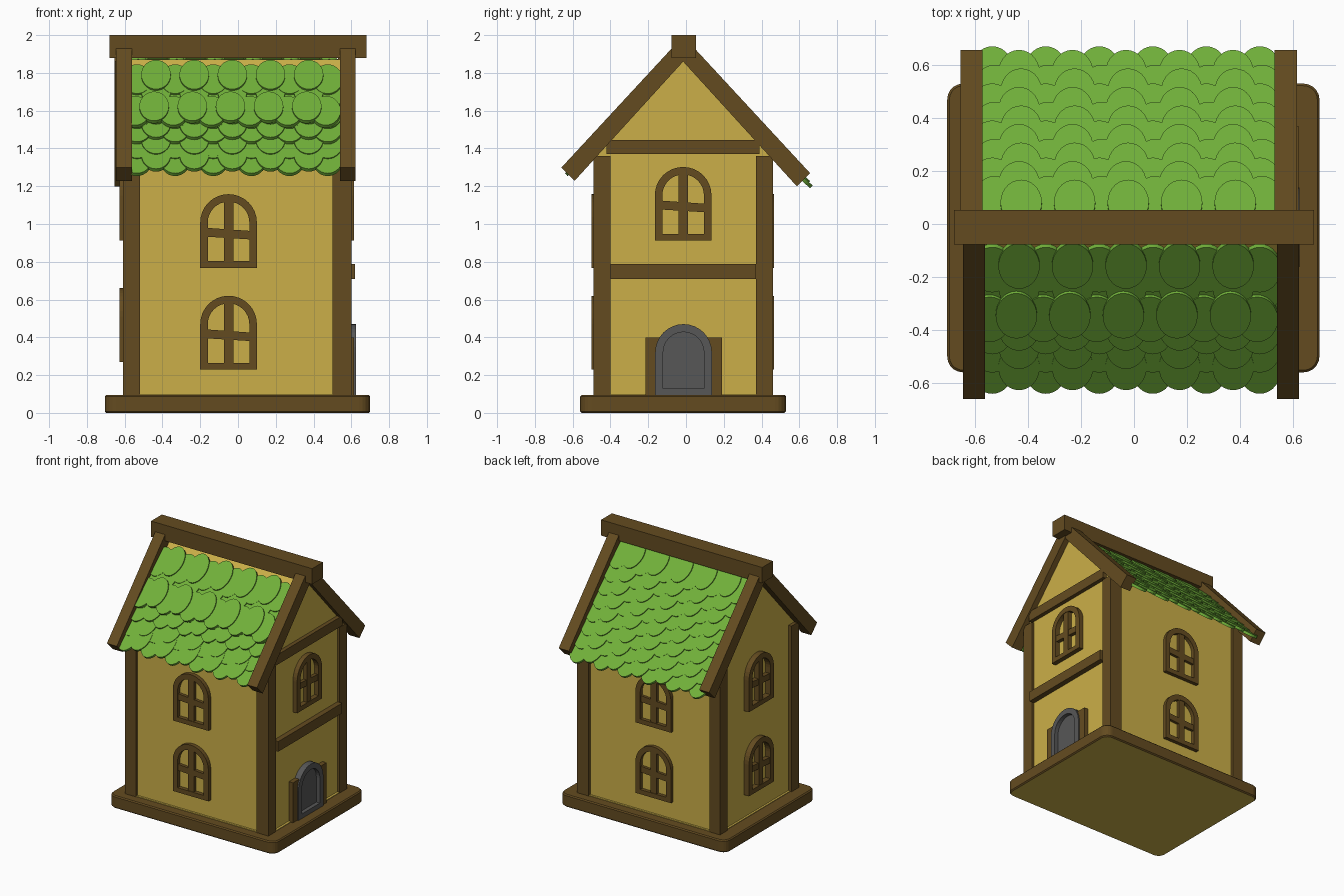
import bpy, bmesh, math
from mathutils import Matrix, Vector

if "Cube" in bpy.data.objects:
    bpy.data.objects.remove(bpy.data.objects["Cube"])


def material(name, col):
    m = bpy.data.materials.new(name)
    m.diffuse_color = (*col, 1)
    m.use_nodes = True
    m.node_tree.nodes["Principled BSDF"].inputs["Base Color"].default_value = m.diffuse_color
    return m


YELLOW = material("plaster_yellow", (0.60, 0.43, 0.065))
BROWN = material("timber_brown", (0.127, 0.071, 0.0145))
GREEN = material("tile_green", (0.165, 0.44, 0.042))
GREY = material("door_grey", (0.095, 0.095, 0.095))
YC = -0.015                      # ridge line in y


def finish(name, bm, *mats):
    bmesh.ops.recalc_face_normals(bm, faces=bm.faces)
    me = bpy.data.meshes.new(name)
    bm.to_mesh(me)
    bm.free()
    for m in mats:
        me.materials.append(m)
    ob = bpy.data.objects.new(name, me)
    bpy.context.collection.objects.link(ob)
    return ob


def add_box(bm, lo, hi):
    lo, hi = Vector(lo), Vector(hi)
    mat = Matrix.Translation((lo + hi) / 2) @ Matrix.Diagonal((*(hi - lo), 1))
    bmesh.ops.create_cube(bm, size=1, matrix=mat)


def box(name, lo, hi, mat):
    bm = bmesh.new()
    add_box(bm, lo, hi)
    return finish(name, bm, mat)


def prism(bm, pts, axis_fn, d0, d1):
    """Closed outline pts, placed by axis_fn(u, v, depth), from d0 to d1."""
    a = [bm.verts.new(axis_fn(u, v, d0)) for u, v in pts]
    b = [bm.verts.new(axis_fn(u, v, d1)) for u, v in pts]
    n = len(pts)
    bm.faces.new(a)
    bm.faces.new(b)
    for i in range(n):
        j = (i + 1) % n
        bm.faces.new((a[i], a[j], b[j], b[i]))


def arch(half, height, inset=0.0, sill=0.0, n=16):
    """Round-headed outline, base centre at the origin."""
    r, c = half - inset, height - half
    return [(-r, sill), (r, sill)] + [
        (r * math.cos(math.pi * i / n), c + r * math.sin(math.pi * i / n)) for i in range(n + 1)]


def ring(bm, outer, inner, fn, d0, d1):
    layers = [[bm.verts.new(fn(u, v, d)) for u, v in p] for p, d in
              ((outer, d0), (outer, d1), (inner, d1), (inner, d0))]
    n = len(outer)
    for k in range(4):
        p, q = layers[k], layers[(k + 1) % 4]
        for i in range(n):
            j = (i + 1) % n
            bm.faces.new((p[i], p[j], q[j], q[i]))


# placement on each wall: u along wall, v up, d outward from origin plane
def on_wall(side, centre, z):
    return {
        'front': lambda u, v, d: (centre + u, -d, z + v),
        'back': lambda u, v, d: (centre - u, d, z + v),
        'right': lambda u, v, d: (d, centre + u, z + v),
        'left': lambda u, v, d: (-d, centre - u, z + v)}[side]


# base slab with rounded corners and a plaster-coloured underside
bm = bmesh.new()
add_box(bm, (-0.705, -0.56, 0), (0.70, 0.53, 0.095))
vert = [e for e in bm.edges if abs(e.verts[0].co.z - e.verts[1].co.z) > 0.05]
bmesh.ops.bevel(bm, geom=vert, offset=0.06, segments=5, profile=0.5, affect='EDGES')
rim = [e for e in bm.edges if abs(e.verts[0].co.z - e.verts[1].co.z) < 0.001]
bmesh.ops.bevel(bm, geom=rim, offset=0.008, segments=1, affect='EDGES')
bm.normal_update()
for f in bm.faces:
    f.material_index = 1 if f.normal.z < -0.9 else 0
finish("base", bm, BROWN, YELLOW)
box("floor_edge", (-0.60, -0.485, 0.09), (0.597, 0.455, 0.1), YELLOW)

# walls with gables
bm = bmesh.new()
prism(bm, [(-0.47, 0.09), (0.44, 0.09), (0.44, 1.378), (YC, 1.87), (-0.47, 1.378)],
      lambda u, v, d: (d, u, v), -0.585, 0.58)
finish("walls", bm, YELLOW)

# corner posts
for sx, x0, x1 in (("left", -0.61, -0.52), ("right", 0.50, 0.60)):
    for sy, y0, y1 in (("front", -0.49, -0.40), ("back", 0.37, 0.46)):
        box(f"{sy}_{sx}_post", (x0, y0, 0.09), (x1, y1, 1.36), BROWN)

# cross beams of the door gable
box("middle_beam", (0.56, -0.40, 0.71), (0.62, 0.37, 0.787), BROWN)
box("gable_beam", (0.56, -0.42, 1.37), (0.61, 0.39, 1.445), BROWN)


# windows: arched frame, upright and slightly crooked crossbar
def window(side, centre, z, d0, d1):
    fn = on_wall(side, centre, z)
    bm = bmesh.new()
    ring(bm, arch(0.15, 0.39), arch(0.15, 0.39, 0.04, 0.035), fn, d0, d1)
    prism(bm, [(-0.025, 0.02), (0.025, 0.02), (0.025, 0.36), (-0.025, 0.36)], fn, d0, d1 - 0.004)
    prism(bm, [(-0.12, 0.165), (0.12, 0.15), (0.12, 0.195), (-0.12, 0.212)], fn, d0, d1 - 0.007)
    finish(f"{side}_window", bm, BROWN)


for z in (0.23, 0.768):
    window('front', -0.05, z, 0.46, 0.50)
    window('back', -0.05, z, 0.43, 0.467)
for z in (0.27, 0.912):
    window('left', YC, z, 0.57, 0.627)
window('right', YC, 0.912, 0.57, 0.615)

# door with recessed panel and side jambs
fn = on_wall('right', -0.013, 0.095)
bm = bmesh.new()
ring(bm, arch(0.15, 0.375), arch(0.15, 0.375, 0.042, 0.035), fn, 0.57, 0.625)
finish("door_frame", bm, GREY)
bm = bmesh.new()
prism(bm, arch(0.15, 0.375, 0.03, 0.02), fn, 0.57, 0.595)
finish("door_panel", bm, GREY)
for y0, y1 in ((-0.215, -0.14), (0.115, 0.19)):
    box("door_jamb", (0.57, y0, 0.09), (0.615, y1, 0.40), BROWN)

# barge boards
for s, reach, spans in ((-1, 0.645, ((-0.645, -0.562), (0.54, 0.622))),
                        (1, 0.672, ((-0.655, -0.572), (0.53, 0.615)))):
    ze = 1.995 - 1.08 * reach
    prof = [(YC + s * reach, ze), (YC, 1.995), (YC, 1.86), (YC + s * (reach - 0.07), ze - 0.07)]
    for x0, x1 in spans:
        bm = bmesh.new()
        prism(bm, prof, lambda u, v, d: (d, u, v), x0, x1)
        finish("barge_board", bm, BROWN)

# ridge beam
box("ridge_beam", (-0.68, -0.077, 1.88), (0.68, 0.053, 2.0), BROWN)

# round roof tiles
A, TILT, HALF = math.radians(47.2), math.radians(5), 0.115


def tile_row(bm, s, reach, shift=0.0, lift=0.0):
    for i in range(11):
        r = reach - (0.018 if i % 2 else 0)
        x = -0.535 + 0.101 * i + shift
        d = Vector((0, s * math.cos(A), -math.sin(A)))
        n = Vector((0, s * math.sin(A), math.cos(A)))
        c = Vector((x, YC + s * r, 1.915 - 1.08 * r)) - d * HALF + n * (lift + (0.006 if i % 2 else 0))
        d2 = d * math.cos(TILT) + n * math.sin(TILT)
        n2 = n * math.cos(TILT) - d * math.sin(TILT)
        m = Matrix.Identity(4)
        for k, v in enumerate((Vector((0.078, 0, 0)), d2 * HALF, n2)):
            m.col[k] = (*v, 0)
        m.col[3] = (*c, 1)
        bmesh.ops.create_cone(bm, cap_ends=True, segments=28, radius1=1, radius2=1,
                              depth=0.02, matrix=m)


front, back = bmesh.new(), bmesh.new()
for reach, shift, lift in ((0.612, 0, 0), (0.46, 0, 0.004), (0.39, 0.0, 0.004), (0.305, -0.0, 0.006),
                           (0.225, 0, 0.006), (0.395, -0.01, 0.03), (0.535, 0, -0.004)):
    tile_row(front, -1, reach, shift, lift)
for k in range(8):
    tile_row(back, 1, 0.672 - 0.07 * k, 0.008 * (k % 2), 0.0)
for ob in (finish("front_roof_tiles", front, GREEN), finish("back_roof_tiles", back, GREEN)):
    bpy.context.view_layer.objects.active = ob
    ob.select_set(True)
    bpy.ops.object.shade_smooth_by_angle(angle=math.radians(30))
    ob.select_set(False)
